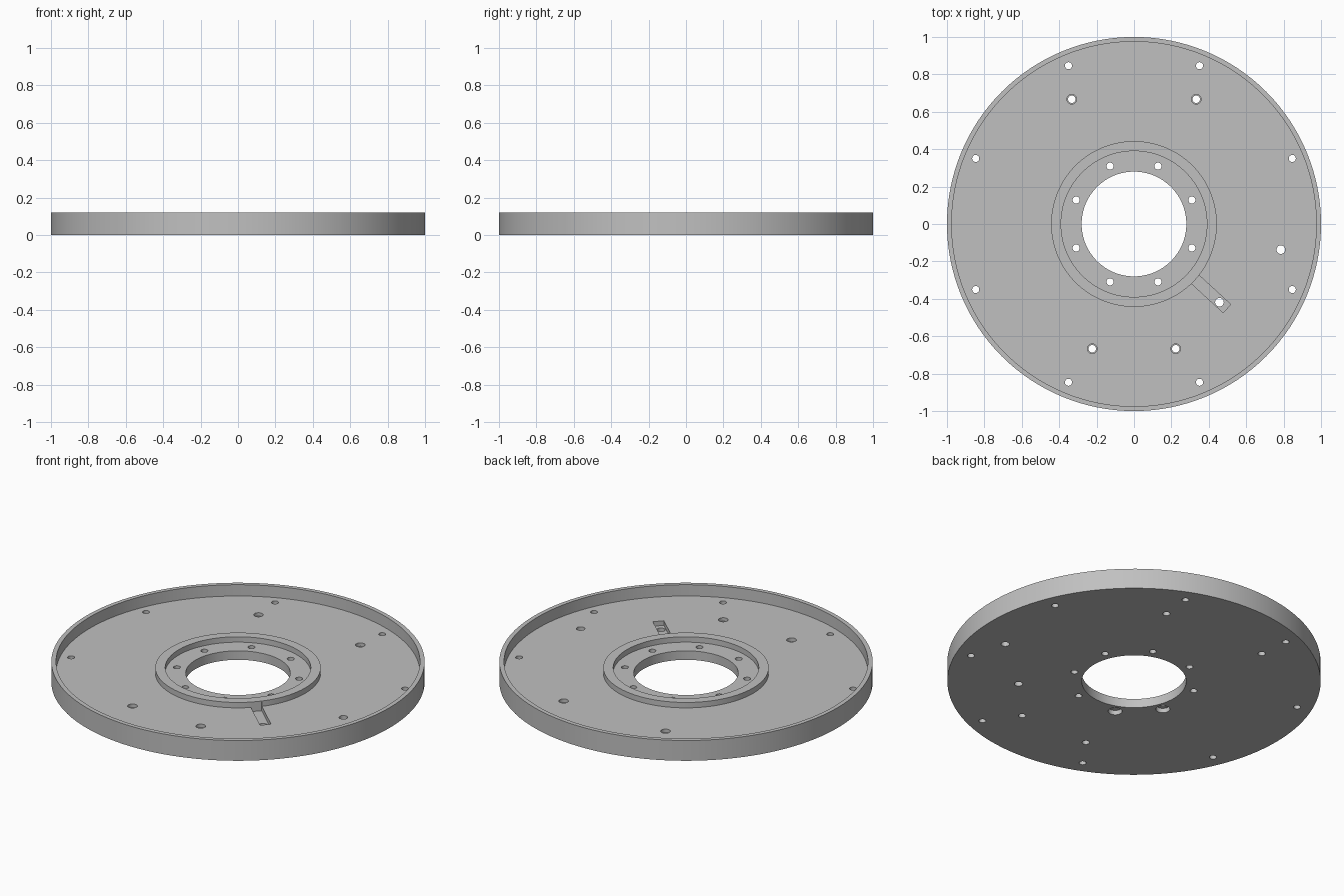
import bpy, bmesh, math
from mathutils import Matrix, Vector

cube = bpy.data.objects.get("Cube")
if cube:
    bpy.data.objects.remove(cube, do_unlink=True)

FLOOR = 0.053      # height of the plate floor
SEGMENTS = 128

grey = bpy.data.materials.new("machined_grey")
grey.use_nodes = True
colour = (0.53, 0.53, 0.53, 1)
grey.diffuse_color = colour
grey.node_tree.nodes["Principled BSDF"].inputs["Base Color"].default_value = colour


def make_object(name, bm):
    bmesh.ops.recalc_face_normals(bm, faces=bm.faces)
    mesh = bpy.data.meshes.new(name)
    bm.to_mesh(mesh)
    bm.free()
    mesh.materials.append(grey)
    obj = bpy.data.objects.new(name, mesh)
    bpy.context.collection.objects.link(obj)
    return obj


def lathe(name, profile):
    """Revolve a closed (radius, height) profile around z."""
    bm = bmesh.new()
    rings = []
    for i in range(SEGMENTS):
        a = 2 * math.pi * i / SEGMENTS
        rings.append([bm.verts.new((r * math.cos(a), r * math.sin(a), z)) for r, z in profile])
    n = len(profile)
    for i in range(SEGMENTS):
        here, there = rings[i], rings[(i + 1) % SEGMENTS]
        for j in range(n):
            k = (j + 1) % n
            bm.faces.new((here[j], there[j], there[k], here[k]))
    return make_object(name, bm)


def add_drill(bm, x, y, radius, low, high):
    bmesh.ops.create_cone(bm, cap_ends=True, segments=24, radius1=radius, radius2=radius,
                          depth=high - low, matrix=Matrix.Translation((x, y, (low + high) / 2)))


def cut(target, bm):
    cutter = make_object("cutter", bm)
    cutter.hide_render = True
    mod = target.modifiers.new("cut", 'BOOLEAN')
    mod.operation = 'DIFFERENCE'
    mod.solver = 'EXACT'
    mod.object = cutter
    bpy.context.view_layer.objects.active = target
    bpy.ops.object.modifier_apply(modifier=mod.name)
    bpy.data.objects.remove(cutter, do_unlink=True)


def polar(radius, degrees):
    a = math.radians(degrees)
    return radius * math.cos(a), radius * math.sin(a)


# Plate with outer rim, raised hub ring and central bore
plate = lathe("flange_plate", [
    (0.28, 0), (1, 0), (1, 0.12), (0.975, 0.12), (0.975, FLOOR),
    (0.443, FLOOR), (0.443, 0.085), (0.39, 0.085), (0.39, FLOOR), (0.28, FLOOR)])

# Pockets: cable slot, shallow seats on top, two counterbores underneath
pockets = bmesh.new()
start, end = Vector((0.325, -0.294)), Vector((0.497, -0.452))
middle, along = (start + end) / 2, end - start
bmesh.ops.create_cube(pockets, size=1, matrix=(
    Matrix.Translation((middle.x, middle.y, FLOOR - 0.0005))
    @ Matrix.Rotation(math.atan2(along.y, along.x), 4, 'Z')
    @ Matrix.Diagonal((along.length, 0.06, 0.053, 1))))
mounts = [(s * x, y) for s in (-1, 1) for x, y in ((0.333, 0.667), (0.223, -0.667))]
for x, y in mounts:
    add_drill(pockets, x, y, 0.026, FLOOR - 0.02, 0.1)
for angle in (202.5, 247.5):
    add_drill(pockets, *polar(0.335, angle), 0.038, -0.05, 0.027)
cut(plate, pockets)

# Through holes: two bolt circles, mounts, slot outlet and side hole
holes = bmesh.new()
for i in range(8):
    for radius in (0.335, 0.916):
        add_drill(holes, *polar(radius, 22.5 + 45 * i), 0.019, -0.1, 0.2)
for x, y in mounts:
    add_drill(holes, x, y, 0.02, -0.1, 0.2)
for x, y in ((0.457, -0.418), (0.785, -0.137)):
    add_drill(holes, x, y, 0.023, -0.1, 0.2)
cut(plate, holes)

# Smooth round walls, sharp edges
bpy.ops.object.select_all(action='DESELECT')
plate.select_set(True)
bpy.context.view_layer.objects.active = plate
bpy.ops.object.shade_smooth_by_angle(angle=math.radians(30))
